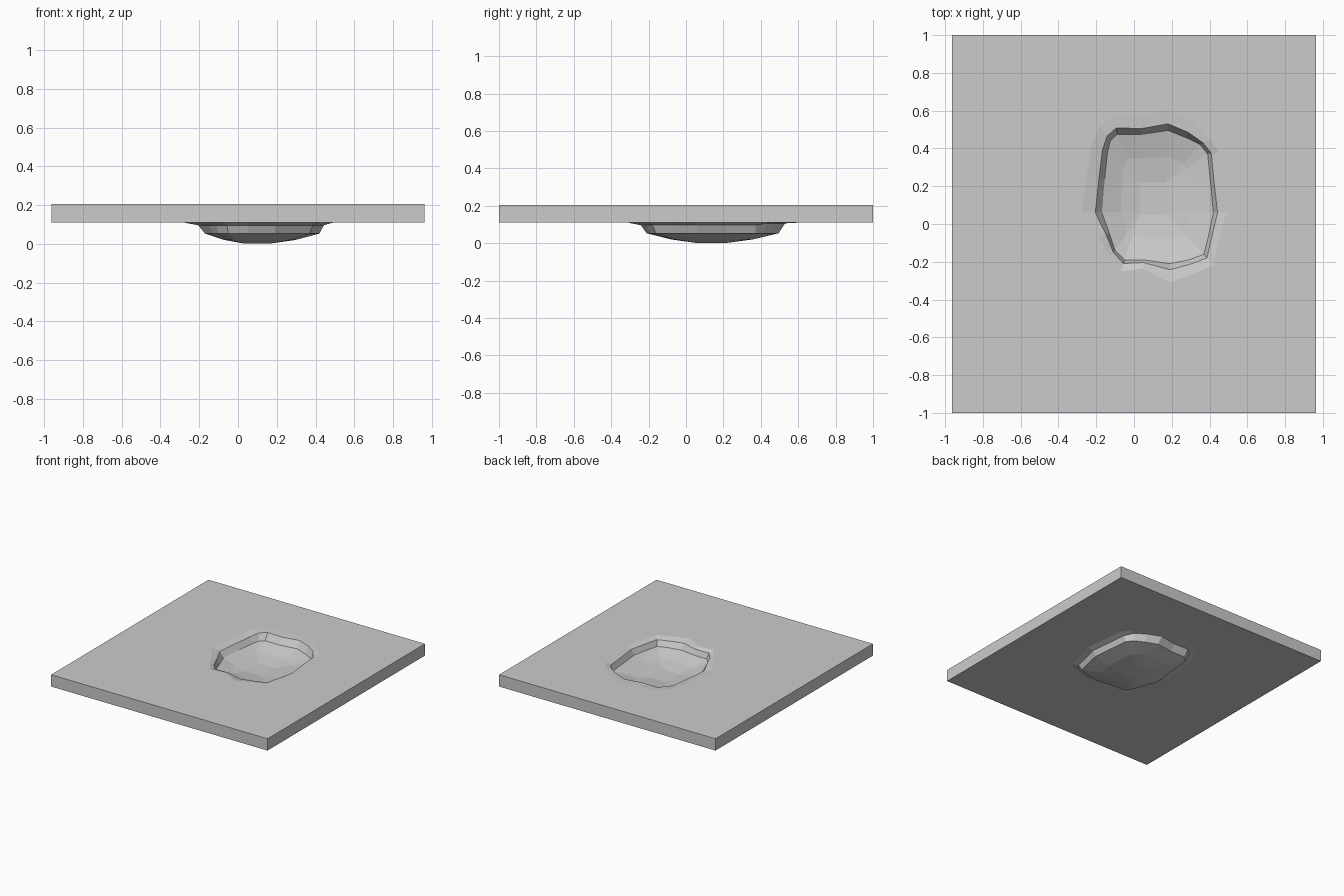
import bpy, bmesh
from mathutils import Vector

if "Cube" in bpy.data.objects:
    bpy.data.objects.remove(bpy.data.objects["Cube"])

TOP, THICK = 0.205, 0.095
HX, HY = 0.963, 1.0

# Dent outlines seen from above: outer lip and foot of the steep wall
lip = [(-.28, .06), (-.25, .25), (-.225, .42), (-.18, .52), (-.10, .58), (.04, .57),
       (.18, .605), (.30, .55), (.40, .45), (.45, .38), (.465, .22), (.49, .06),
       (.45, -.08), (.42, -.22), (.32, -.26), (.19, -.31), (.05, -.235),
       (-.07, -.25), (-.13, -.17), (-.19, -.06)]
foot = [(-.17, .06), (-.155, .24), (-.14, .38), (-.125, .44), (-.09, .475), (.04, .475),
        (.18, .495), (.28, .455), (.35, .42), (.39, .37), (.405, .22), (.42, .06),
        (.395, -.06), (.37, -.16), (.29, -.19), (.19, -.21), (.05, -.19),
        (-.05, -.19), (-.10, -.14), (-.13, -.05)]


def lerp(a, b, t):
    return Vector(a).lerp(Vector(b), t)


def flat_floor(p):
    # Nearest point on the level patch at the bottom of the bowl
    return (min(max(p[0], .03), .17), min(max(p[1], .05), .22))


# Rings of the dent as (outline, drop below the slab face)
rings = [
    [(p, 0.0) for p in lip],
    [(lerp(p, q, .68), .004 if q[1] > .4 else .014) for p, q in zip(lip, foot)],
    [(q, .057) for q in foot],
    [(lerp(q, flat_floor(q), .5), .09) for q in foot],
    [(flat_floor(q), .108) for q in foot],
]


def add_face_side(bm, z):
    # One side of the slab: flat sheet with the dent sunk into it
    corners = [bm.verts.new((x, y, z)) for x, y in
               ((-HX, -HY), (HX, -HY), (HX, HY), (-HX, HY))]
    loops = [[bm.verts.new((p[0], p[1], max(0, z - d))) for p, d in r] for r in rings]
    n = len(lip)
    for a, b in zip(loops, loops[1:]):
        for i in range(n):
            j = (i + 1) % n
            bm.faces.new((a[i], a[j], b[j], b[i]))
    bm.faces.new(loops[-1])
    edges = [bm.edges.new((corners[i], corners[(i + 1) % 4])) for i in range(4)]
    edges += [bm.edges.get((loops[0][i], loops[0][(i + 1) % n])) for i in range(n)]
    bmesh.ops.triangle_fill(bm, edges=edges, use_beauty=True)
    return corners


# Dented slab: upper side, lower side and the four edges
bm = bmesh.new()
upper = add_face_side(bm, TOP)
lower = add_face_side(bm, TOP - THICK)
for i in range(4):
    j = (i + 1) % 4
    bm.faces.new((lower[i], lower[j], upper[j], upper[i]))
bmesh.ops.remove_doubles(bm, verts=bm.verts, dist=1e-4)
bmesh.ops.recalc_face_normals(bm, faces=bm.faces)
mesh = bpy.data.meshes.new("dented_slab")
bm.to_mesh(mesh)
bm.free()
slab = bpy.data.objects.new("dented_slab", mesh)
bpy.context.collection.objects.link(slab)
